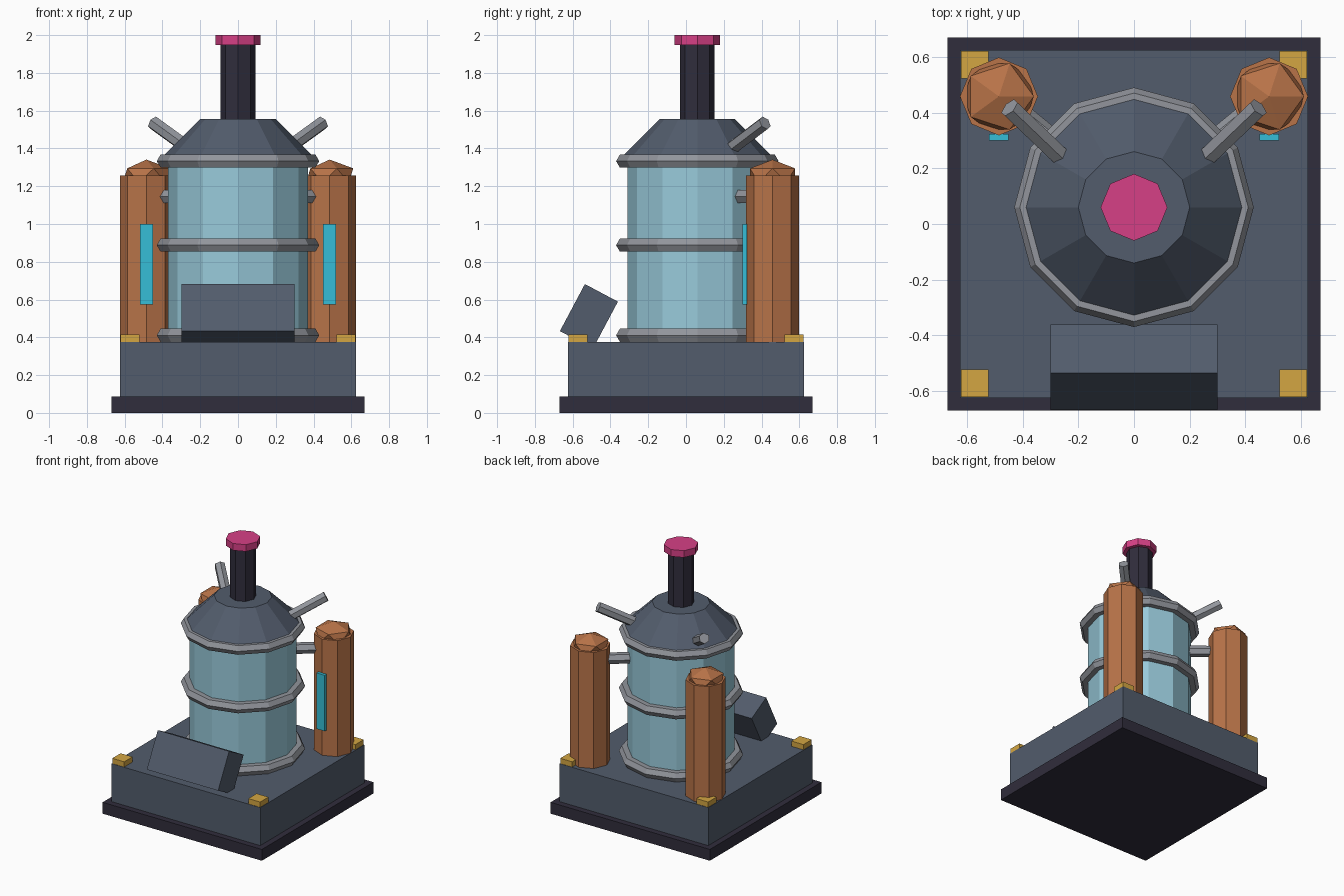
import bpy
from math import radians
from mathutils import Vector, Matrix

old = bpy.data.objects.get("Cube")
if old:
    bpy.data.objects.remove(old, do_unlink=True)


def material(name, rgb):
    # Display colour (0-255) to a linear flat material
    lin = [((c / 255 + 0.055) / 1.055) ** 2.4 for c in rgb] + [1.0]
    m = bpy.data.materials.new(name)
    m.use_nodes = True
    m.diffuse_color = lin
    m.node_tree.nodes["Principled BSDF"].inputs["Base Color"].default_value = lin
    return m


slate = material("slate", (82, 92, 108))
dark = material("dark metal", (48, 45, 60))
glass = material("pale blue glass", (152, 202, 218))
steel = material("grey steel", (146, 149, 156))
copper = material("copper", (184, 115, 72))
gold = material("gold", (212, 166, 66))
cyan = material("cyan gauge", (54, 190, 215))
pink = material("pink cap", (214, 64, 134))


def finish(name, mat):
    ob = bpy.context.object
    ob.name = name
    ob.data.materials.append(mat)
    return ob


def box(name, mat, centre, size, tilt=0):
    bpy.ops.mesh.primitive_cube_add(size=1, location=centre, rotation=(radians(tilt), 0, 0))
    ob = finish(name, mat)
    ob.scale = size
    return ob


def drum(name, mat, x, y, z0, z1, r0, r1, sides):
    bpy.ops.mesh.primitive_cone_add(vertices=sides, radius1=r0, radius2=r1, depth=z1 - z0,
                                    location=(x, y, (z0 + z1) / 2))
    return finish(name, mat)


def pipe(name, mat, start, end, radius, roll=0):
    # Six-sided tube between two points
    a, b = Vector(start), Vector(end)
    bpy.ops.mesh.primitive_cylinder_add(vertices=6, radius=radius, depth=(b - a).length)
    ob = finish(name, mat)
    turn = (b - a).to_track_quat('Z', 'Y').to_matrix().to_4x4()
    ob.matrix_world = Matrix.Translation((a + b) / 2) @ turn @ Matrix.Rotation(radians(roll), 4, 'Z')
    return ob


TANK_Y = 0.06

# Base
box("plinth", dark, (0, 0, 0.043), (1.34, 1.34, 0.086))
box("base_block", slate, (0, 0, 0.23), (1.25, 1.25, 0.29))
for sx, side in ((1, "left"), (-1, "right")):
    for sy, end in ((-1, "front"), (1, "back")):
        box(f"corner_block_{end}_{side}", gold, (sx * 0.572, sy * 0.572, 0.393), (0.1, 0.1, 0.044))

# Central tank, bands, roof and chimney
drum("tank", glass, 0, TANK_Y, 0.37, 1.35, 0.37, 0.37, 12)
for label, z in (("lower", 0.411), ("middle", 0.888), ("upper", 1.333)):
    bpy.ops.mesh.primitive_torus_add(major_segments=12, minor_segments=6, major_radius=0.39,
                                     minor_radius=0.04, location=(0, TANK_Y, z))
    finish(f"tank_band_{label}", steel)
drum("tank_roof", slate, 0, TANK_Y, 1.345, 1.555, 0.41, 0.2, 12)
drum("chimney", dark, 0, TANK_Y, 1.54, 1.95, 0.092, 0.092, 8)
drum("chimney_cap", pink, 0, TANK_Y, 1.948, 2.0, 0.12, 0.12, 8)

# Tilted control console
box("console", slate, (0, -0.514, 0.511), (0.6, 0.198, 0.282), -28)

# Side columns with domes, gauges and pipes
for sx, side in ((1, "left"), (-1, "right")):
    x, y = sx * 0.485, 0.458
    drum(f"column_{side}", copper, x, y, 0.37, 1.257, 0.14, 0.14, 8)
    bpy.ops.mesh.primitive_ico_sphere_add(subdivisions=1, radius=0.14, location=(x, y, 1.257))
    finish(f"column_dome_{side}", copper).scale.z = 0.6
    box(f"gauge_{side}", cyan, (x, 0.311, 0.787), (0.07, 0.024, 0.425))
    pipe(f"link_pipe_{side}", steel, (sx * 0.2, 0.225, 1.145), (x, y, 1.145), 0.04, 30)
    pipe(f"roof_spout_{side}", steel, (sx * 0.24, 0.22, 1.385), (sx * 0.447, 0.418, 1.535), 0.038)
